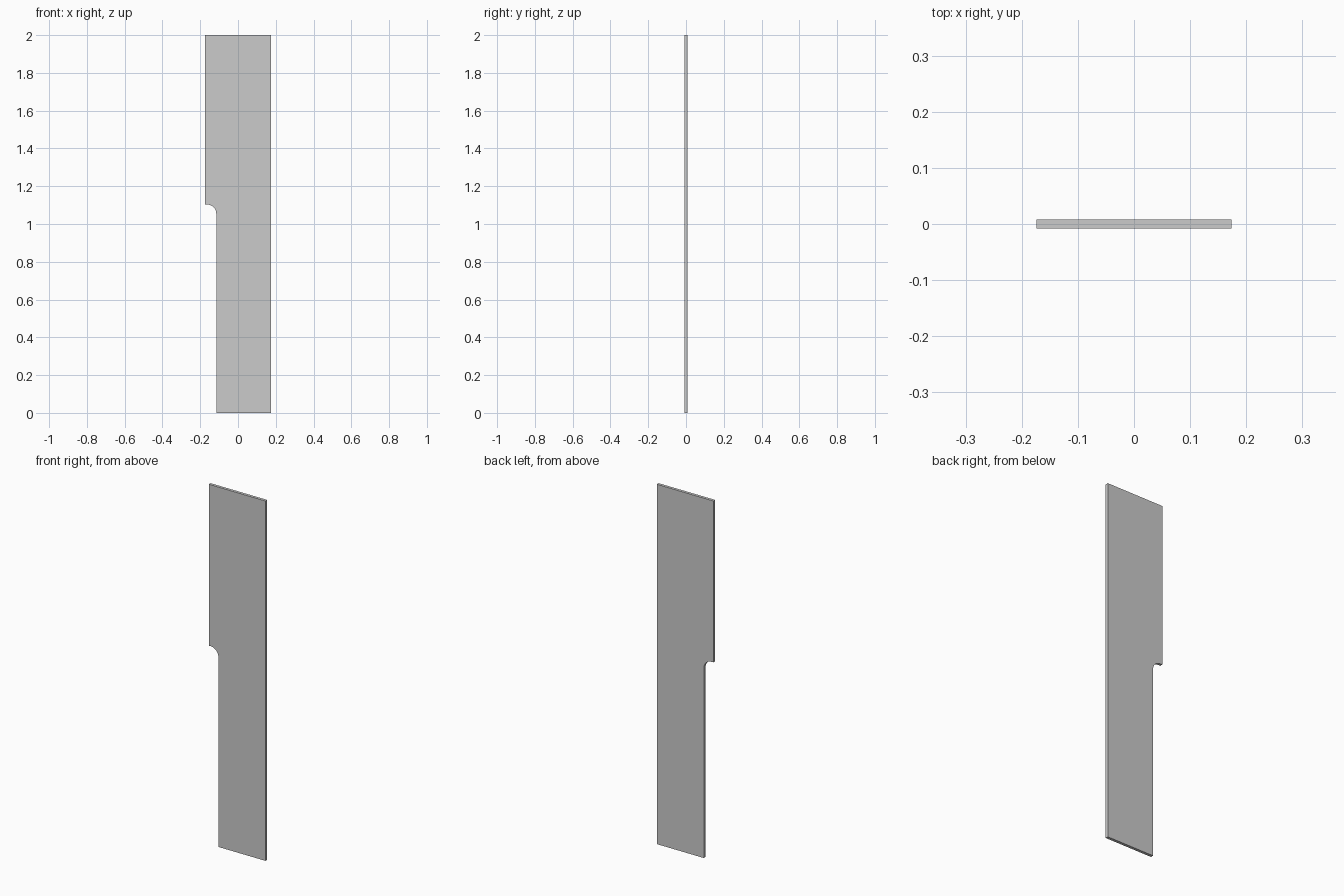
import bpy, bmesh
from math import cos, sin, pi

if "Cube" in bpy.data.objects:
    bpy.data.objects.remove(bpy.data.objects["Cube"])

HALF_W, HALF_T, HEIGHT = 0.174, 0.008, 2.0
NOTCH_X, NOTCH_Z, R = -0.115, 1.103, 0.048

# Front outline: tall board with a notch whose inner corner is rounded
fillet = [(NOTCH_X - R + R * cos(a), NOTCH_Z - R + R * sin(a))
          for a in (i * pi / 2 / 10 for i in range(11))]
outline = [(NOTCH_X, 0), (HALF_W, 0), (HALF_W, HEIGHT),
           (-HALF_W, HEIGHT), (-HALF_W, NOTCH_Z)] + fillet[::-1]

# Extrude the outline through the board thickness
bm = bmesh.new()
face = bm.faces.new([bm.verts.new((x, -HALF_T, z)) for x, z in outline])
ext = bmesh.ops.extrude_face_region(bm, geom=[face], use_keep_orig=True)
moved = [g for g in ext["geom"] if isinstance(g, bmesh.types.BMVert)]
bmesh.ops.translate(bm, verts=moved, vec=(0, 2 * HALF_T, 0))
bmesh.ops.recalc_face_normals(bm, faces=bm.faces)

mesh = bpy.data.meshes.new("notched_panel")
bm.to_mesh(mesh)
bm.free()
panel = bpy.data.objects.new("notched_panel", mesh)
bpy.context.collection.objects.link(panel)

# Smooth the fillet while keeping the board edges sharp
bpy.context.view_layer.objects.active = panel
panel.select_set(True)
bpy.ops.object.shade_smooth_by_angle()
